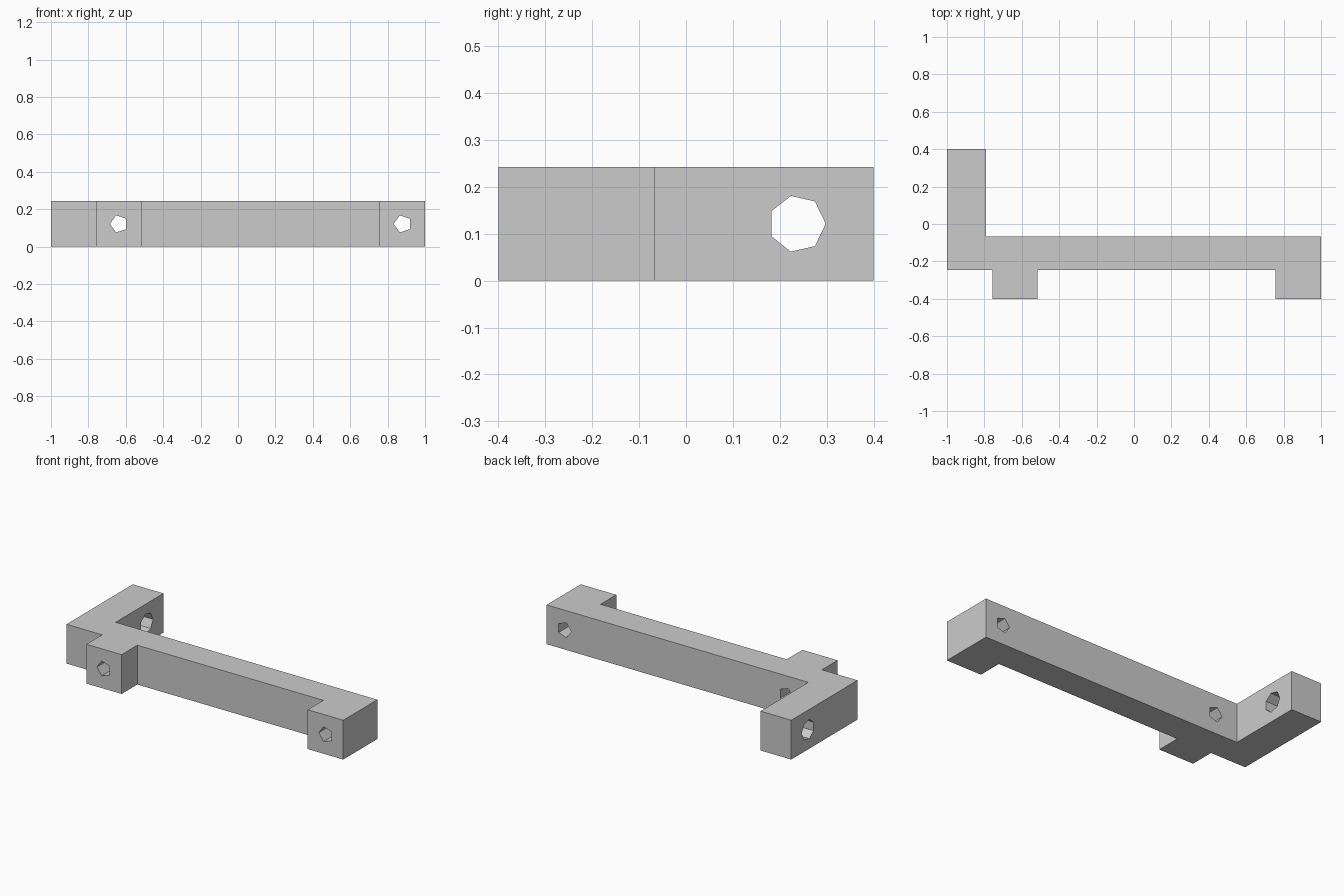
import bpy
import bmesh
from math import cos, sin, tau
from mathutils import Vector

if "Cube" in bpy.data.objects:
    bpy.data.objects.remove(bpy.data.objects["Cube"], do_unlink=True)

HEIGHT = 0.243
MID = HEIGHT / 2

grey = bpy.data.materials.new("plain grey")
grey.use_nodes = True
grey.diffuse_color = (0.6, 0.6, 0.6, 1)
grey.node_tree.nodes["Principled BSDF"].inputs["Base Color"].default_value = (0.6, 0.6, 0.6, 1)


def prism(name, points, direction):
    """Extrude a closed outline along a direction into a solid object."""
    bm = bmesh.new()
    face = bm.faces.new([bm.verts.new(p) for p in points])
    grown = bmesh.ops.extrude_face_region(bm, geom=[face], use_keep_orig=True)
    moved = [g for g in grown["geom"] if isinstance(g, bmesh.types.BMVert)]
    bmesh.ops.translate(bm, verts=moved, vec=Vector(direction))
    bmesh.ops.recalc_face_normals(bm, faces=bm.faces)
    mesh = bpy.data.meshes.new(name)
    bm.to_mesh(mesh)
    bm.free()
    mesh.materials.append(grey)
    obj = bpy.data.objects.new(name, mesh)
    bpy.context.collection.objects.link(obj)
    return obj


def ring(sides, radius, start=0.0):
    return [(radius * cos(start + tau * i / sides), radius * sin(start + tau * i / sides))
            for i in range(sides)]


# Bracket body: long bar, rear arm and two front lugs in one outline
outline = [(-1, 0.4), (-1, -0.247), (-0.757, -0.247), (-0.757, -0.4),
           (-0.516, -0.4), (-0.516, -0.247), (0.757, -0.247), (0.757, -0.4),
           (1, -0.4), (1, -0.067), (-0.79, -0.067), (-0.79, 0.4)]
body = prism("bracket_body", [(x, y, 0) for x, y in outline], (0, 0, HEIGHT))

# Five-sided holes through the lugs, seven-sided hole through the arm
cutters = [prism("lug_hole_cutter", [(cx + a, -0.5, MID + b) for a, b in ring(5, 0.048, tau / 2)],
                 (0, 0.6, 0)) for cx in (-0.637, 0.88)]
cutters.append(prism("arm_hole_cutter", [(-1.1, 0.237 + a, MID + b) for a, b in ring(7, 0.061)],
                     (0.4, 0, 0)))

for cutter in cutters:
    cutter.hide_render = True
    mod = body.modifiers.new("hole", "BOOLEAN")
    mod.operation = "DIFFERENCE"
    mod.solver = "EXACT"
    mod.object = cutter

# Keep the finished mesh and drop the cutters
bpy.context.view_layer.update()
evaluated = body.evaluated_get(bpy.context.evaluated_depsgraph_get())
finished = bpy.data.meshes.new_from_object(evaluated)
body.modifiers.clear()
body.data = finished
for cutter in cutters:
    bpy.data.objects.remove(cutter, do_unlink=True)
